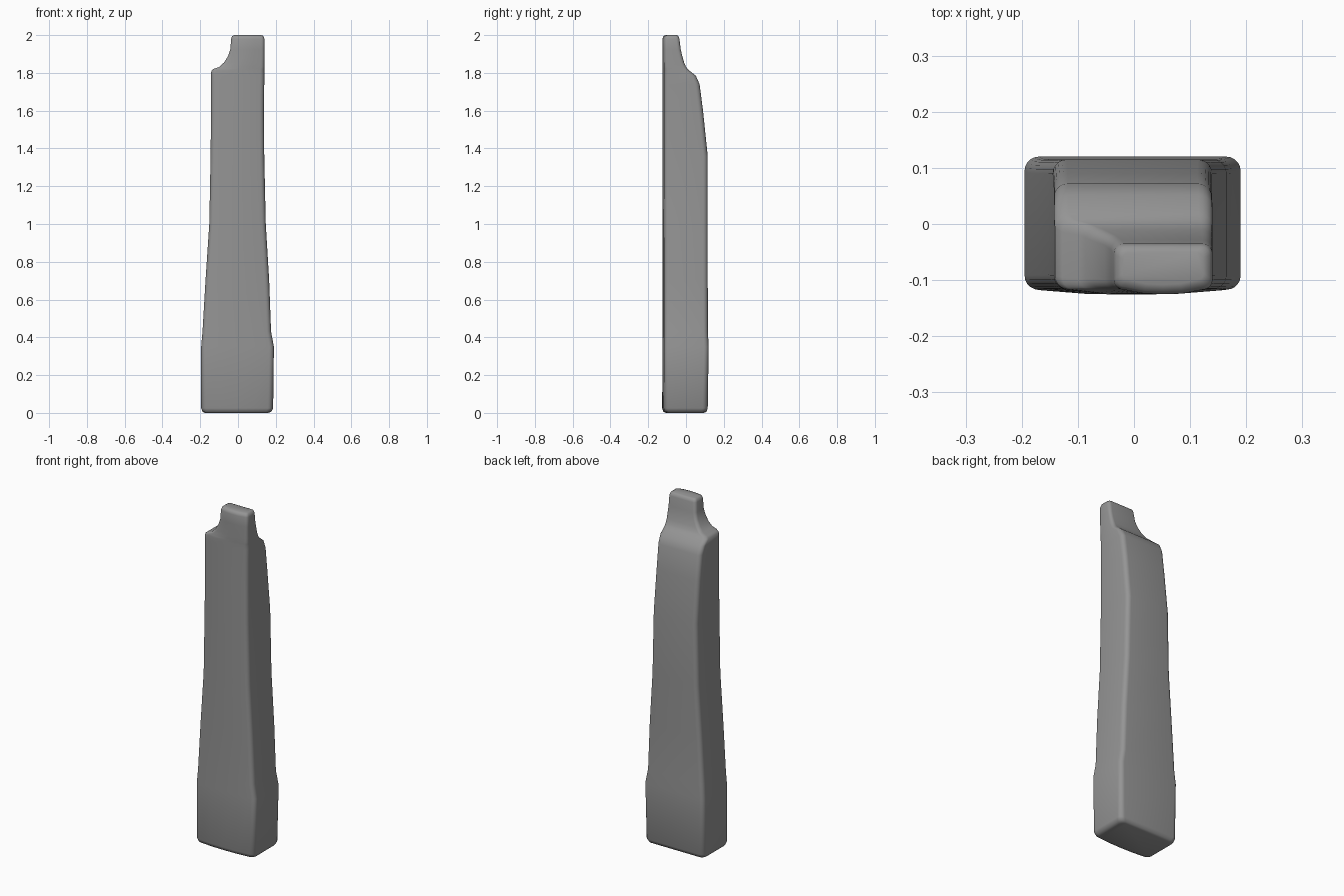
import bpy, bmesh, math

cube = bpy.data.objects.get("Cube")
if cube:
    bpy.data.objects.remove(cube, do_unlink=True)

stone = bpy.data.materials.new("warm_grey")
stone.use_nodes = True
GREY = (0.3, 0.3, 0.3, 1)
stone.diffuse_color = GREY
stone.node_tree.nodes["Principled BSDF"].inputs["Base Color"].default_value = GREY

# Cross sections: height, right edge, left edge, front, back, corner radius
SECTIONS = [
    (0.0, -.175, .16, -.10, .095, .025),
    (.006, -.188, .176, -.112, .108, .028),
    (.025, -.195, .186, -.118, .115, .028),
    (.35, -.195, .19, -.117, .12, .025),
    (.43, -.188, .175, -.116, .116, .025),
    (.7, -.172, .165, -.116, .115, .025),
    (1.0, -.152, .147, -.116, .115, .025),
    (1.36, -.145, .139, -.117, .115, .025),
    (1.6, -.143, .138, -.117, .09, .025),
    (1.74, -.143, .139, -.117, .072, .025),
    (1.785, -.143, .14, -.117, .052, .025),
    (1.812, -.141, .14, -.117, .018, .025),
    (1.822, -.128, .14, -.117, .008, .022),
    (1.832, -.098, .14, -.117, 0, .02),
    (1.855, -.074, .14, -.117, -.01, .02),
    (1.89, -.052, .14, -.117, -.02, .018),
    (1.925, -.041, .14, -.117, -.028, .018),
    (1.98, -.036, .14, -.117, -.035, .018),
    (1.995, -.031, .135, -.112, -.040, .016),
    (2.0, -.02, .124, -.10, -.05, .012),
]
ARC = 5      # steps around each corner
SPAN = 4     # steps along the front and back


def ring(x0, x1, y0, y1, r):
    """Rounded rectangle with a slightly bowed front."""
    pts = []
    corners = [(x1 - r, y1 - r), (x0 + r, y1 - r), (x0 + r, y0 + r), (x1 - r, y0 + r)]
    for i, (cx, cy) in enumerate(corners):
        for k in range(ARC + 1):
            a = math.pi / 2 * (i + k / ARC)
            pts.append((cx + r * math.cos(a), cy + r * math.sin(a)))
        if i % 2 == 0:
            continue
    bowed = []
    mid, half = (x0 + x1) / 2, (x1 - x0) / 2
    for i, (x, y) in enumerate(pts):
        bowed.append((x, y))
        # Extra points along the front edge
        if i == 3 * (ARC + 1) - 1:
            nx = pts[i + 1][0]
            for k in range(1, SPAN):
                px = x + (nx - x) * k / SPAN
                bowed.append((px, y - .008 * (1 - ((px - mid) / half) ** 2)))
    return bowed


# Tapered post with a notched tenon on top
bm = bmesh.new()
rings = [[bm.verts.new((x, y, z)) for x, y in ring(*dims)] for z, *dims in SECTIONS]
n = len(rings[0])
for low, high in zip(rings, rings[1:]):
    for i in range(n):
        j = (i + 1) % n
        bm.faces.new((low[i], low[j], high[j], high[i]))
bm.faces.new(rings[0][::-1])
bm.faces.new(rings[-1])
bmesh.ops.recalc_face_normals(bm, faces=bm.faces)
mesh = bpy.data.meshes.new("tapered_post")
bm.to_mesh(mesh)
bm.free()
mesh.materials.append(stone)
post = bpy.data.objects.new("tapered_post", mesh)
bpy.context.collection.objects.link(post)
bpy.context.view_layer.objects.active = post
post.select_set(True)
bpy.ops.object.shade_smooth_by_angle(angle=math.radians(60))
